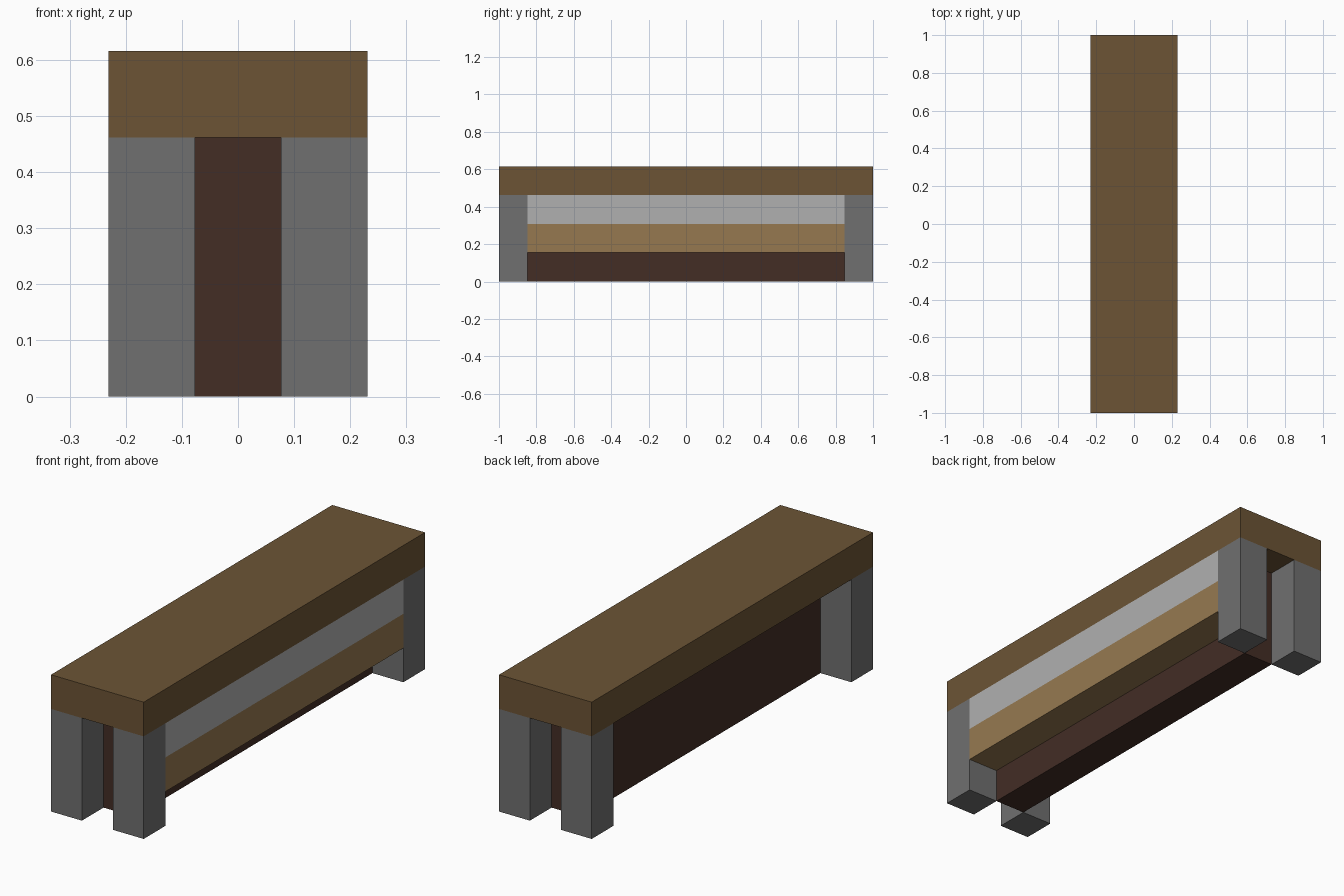
import bpy

cube = bpy.data.objects.get("Cube")
if cube:
    bpy.data.objects.remove(cube, do_unlink=True)

U = 2 / 13  # the bench is laid out on a grid 13 units long


def material(name, srgb):
    linear = [((c / 255 + 0.055) / 1.055) ** 2.4 for c in srgb]
    mat = bpy.data.materials.new(name)
    mat.use_nodes = True
    mat.diffuse_color = (*linear, 1)
    bsdf = next(n for n in mat.node_tree.nodes if n.type == "BSDF_PRINCIPLED")
    bsdf.inputs["Base Color"].default_value = (*linear, 1)
    return mat


def block(name, center, size, mat):
    """Box with centre and size in grid units."""
    bpy.ops.mesh.primitive_cube_add(size=1, location=[c * U for c in center])
    obj = bpy.context.object
    obj.name = name
    obj.scale = [s * U for s in size]
    bpy.ops.object.transform_apply(location=False, rotation=False, scale=True)
    obj.data.materials.append(mat)
    return obj


wood = material("brown wood", (108, 84, 53))
stone = material("grey stone", (112, 112, 112))
dark = material("dark brown", (67, 45, 37))
tan = material("tan", (150, 121, 80))
pale = material("pale grey", (176, 176, 176))

# Top slab
block("top_slab", (0, 0, 3.5), (3, 13, 1), wood)

# Four corner legs
for side, x in (("left", 1), ("right", -1)):
    for end, y in (("front", -6), ("back", 6)):
        block(f"{end}_{side}_leg", (x, y, 1.5), (1, 1, 3), stone)

# Centre panel between the legs
block("centre_panel", (0, 0, 1.5), (1, 11, 3), dark)

# Two rails along the left side only
block("lower_rail", (1, 0, 1.5), (1, 11, 1), tan)
block("upper_rail", (1, 0, 2.5), (1, 11, 1), pale)
